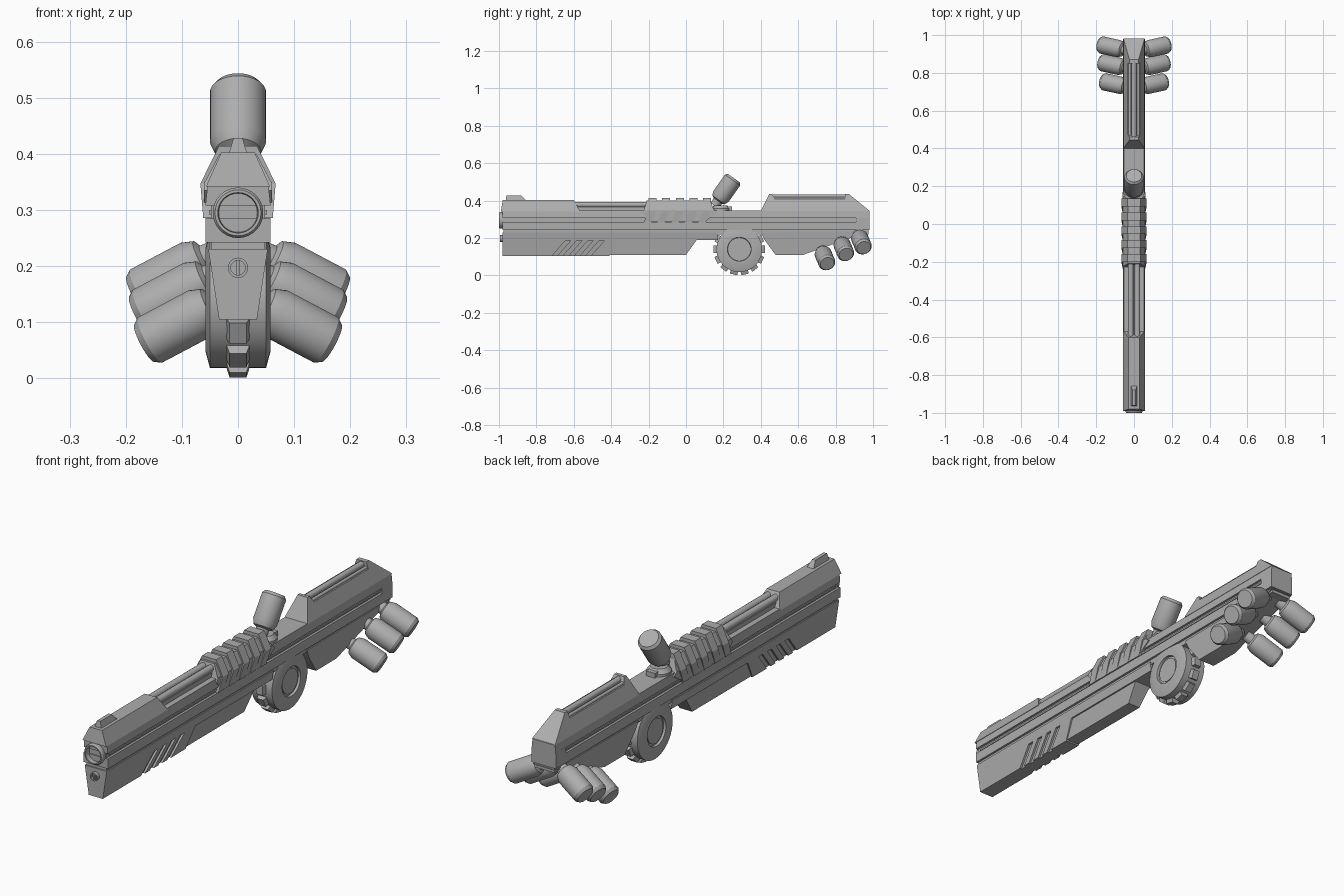
import bpy, bmesh, math
from mathutils import Vector, Matrix

cube = bpy.data.objects.get("Cube")
if cube:
    bpy.data.objects.remove(cube, do_unlink=True)

GREY = (0.42, 0.42, 0.42, 1)
mat = bpy.data.materials.new("gunmetal grey")
mat.use_nodes = True
mat.diffuse_color = GREY
mat.node_tree.nodes["Principled BSDF"].inputs["Base Color"].default_value = GREY
parts = []


def finish(name, bm):
    bmesh.ops.recalc_face_normals(bm, faces=bm.faces)
    me = bpy.data.meshes.new(name)
    bm.to_mesh(me)
    bm.free()
    me.materials.append(mat)
    ob = bpy.data.objects.new(name, me)
    bpy.context.collection.objects.link(ob)
    parts.append(ob)
    return ob


def prism(name, pts, outer, inner=None):
    """Side profile of (y, z) points, extruded in x between two widths given by z."""
    out = outer if callable(outer) else lambda z: outer
    inn = inner or (lambda z: -out(z))
    bm = bmesh.new()
    a = [bm.verts.new((inn(z), y, z)) for y, z in pts]
    b = [bm.verts.new((out(z), y, z)) for y, z in pts]
    bm.faces.new(a)
    bm.faces.new(b[::-1])
    for i in range(len(pts)):
        j = (i + 1) % len(pts)
        bm.faces.new((a[i], b[i], b[j], a[j]))
    return finish(name, bm)


def block(name, y0, y1, z0, z1, w):
    return prism(name, [(y0, z0), (y1, z0), (y1, z1), (y0, z1)], w)


def lathe(name, profile, origin, axis, seg=32):
    """Revolve (radius, distance) points about an axis."""
    bm = bmesh.new()
    rings = []
    for r, t in profile:
        n = 1 if r == 0 else seg
        rings.append([bm.verts.new((r * math.cos(math.tau * k / seg),
                                    r * math.sin(math.tau * k / seg), t)) for k in range(n)])
    for p, q in zip(rings, rings[1:]):
        for k in range(seg):
            m = (k + 1) % seg
            f = [p[k % len(p)], p[m % len(p)], q[m % len(q)], q[k % len(q)]]
            bm.faces.new(list(dict.fromkeys(f)))
    rot = Vector((0, 0, 1)).rotation_difference(Vector(axis)).to_matrix().to_4x4()
    bm.transform(Matrix.Translation(origin) @ rot)
    return finish(name, bm)


def rod(name, r, start, length, axis=(0, 1, 0)):
    return lathe(name, [(0, 0), (r, 0), (r, length), (0, length)], start, axis, 16)


def taper(z0, w0, z1, w1):
    return lambda z: w0 + (w1 - w0) * (z - z0) / (z1 - z0)


def cut(target, cutter):
    mod = target.modifiers.new("cut", 'BOOLEAN')
    mod.operation, mod.object, mod.solver = 'DIFFERENCE', cutter, 'EXACT'
    bpy.context.view_layer.objects.active = target
    bpy.ops.object.modifier_apply(modifier=mod.name)
    parts.remove(cutter)
    bpy.data.objects.remove(cutter, do_unlink=True)


# Receiver: stacked bands with a long side groove and a seam below
block("receiver_core", -0.975, 0.975, 0.22, 0.34, 0.048)
block("receiver_lower_band", -0.98, 0.98, 0.242, 0.285, 0.058)
block("receiver_groove_rail", -0.96, 0.91, 0.292, 0.3, 0.052)
prism("receiver_upper_band", [(-0.98, 0.308), (0.98, 0.308), (0.98, 0.347), (-0.98, 0.347)],
      taper(0.308, 0.058, 0.347, 0.054))
block("groove_rear_cap", 0.91, 0.98, 0.28, 0.31, 0.058)

# Lower forend with a recessed rear panel and slanted vents
low_w = taper(0.1, 0.033, 0.23, 0.053)
forend = prism("forend", [(-0.98, 0.105), (-0.41, 0.105), (-0.36, 0.19), (0.17, 0.19),
                          (0.17, 0.23), (-0.98, 0.23)], low_w)
prism("forend_panel", [(-0.43, 0.11), (0.0, 0.11), (0.065, 0.2), (-0.37, 0.2)],
      taper(0.11, 0.03, 0.2, 0.041))
for i in range(4):
    y = -0.73 + i * 0.06
    vent = [(y, 0.09), (y + 0.028, 0.09), (y + 0.115, 0.188), (y + 0.087, 0.188)]
    for s in (-1, 1):
        cut(forend, prism("vent_cutter", vent, lambda z: s * 0.1,
                          lambda z: s * (low_w(z) - 0.009)))

# Lower stock
prism("lower_stock", [(0.4, 0.23), (0.42, 0.19), (0.48, 0.108), (0.62, 0.108),
                      (0.98, 0.235)], taper(0.1, 0.04, 0.235, 0.053))

# Upper barrel shroud, front sight and guide rods
prism("barrel_shroud", [(-0.99, 0.342), (-0.565, 0.342), (-0.6, 0.402), (-0.98, 0.402)],
      taper(0.342, 0.057, 0.402, 0.03))
prism("front_sight", [(-0.965, 0.395), (-0.85, 0.395), (-0.88, 0.428), (-0.96, 0.428)],
      taper(0.395, 0.018, 0.428, 0.008))
for s in (-1, 1):
    rod("guide_rod", 0.015, (s * 0.018, -0.62, 0.378), 0.42)
block("guide_rod_bed", -0.6, -0.2, 0.34, 0.366, 0.03)

# Barrel and the tube under it
lathe("barrel", [(0, 0.03), (0.034, 0.03), (0.036, 0), (0.041, 0), (0.045, 0.006),
                 (0.045, 0.04), (0, 0.04)], (0, -1, 0.295), (0, 1, 0))
lathe("lower_tube", [(0, 0.01), (0.013, 0.01), (0.013, 0), (0.018, 0), (0.018, 0.03),
                     (0, 0.03)], (0, -0.995, 0.197), (0, 1, 0), 20)
block("lower_tube_slot", -0.992, -0.97, 0.184, 0.21, 0.003)

# Ribbed clamp over the middle
prism("clamp_skirt", [(-0.235, 0.335), (-0.19, 0.288), (0.1, 0.288), (0.17, 0.335),
                      (0.15, 0.35), (-0.225, 0.35)], 0.061)
prism("clamp_top", [(-0.225, 0.35), (0.15, 0.35), (0.13, 0.4), (-0.21, 0.4)],
      taper(0.35, 0.059, 0.4, 0.033))
for i in range(5):
    y = -0.2 + i * 0.073
    prism("clamp_rib", [(y, 0.347), (y + 0.042, 0.347), (y + 0.042, 0.414), (y, 0.414)],
          taper(0.347, 0.067, 0.414, 0.034))
    prism("clamp_rib_foot", [(y - 0.025, 0.286), (y + 0.015, 0.286), (y + 0.042, 0.347),
                             (y, 0.347)], taper(0.286, 0.062, 0.347, 0.067))

# Upper stock with a rod lying in its top channel
stock_w = taper(0.345, 0.056, 0.436, 0.024)
prism("upper_stock", [(0.4, 0.345), (0.982, 0.345), (0.87, 0.436), (0.85, 0.436),
                      (0.85, 0.408), (0.475, 0.408), (0.46, 0.436), (0.445, 0.436)], stock_w)
rod("stock_rod", 0.013, (0, 0.45, 0.42), 0.42)
for s in (-1, 1):
    rod("stock_side_rod", 0.007, (s * 0.022, 0.45, 0.412), 0.42)

# Toothed drum magazine
lathe("drum", [(0, -0.048), (0.062, -0.048), (0.064, -0.058), (0.092, -0.058),
               (0.122, -0.05), (0.122, 0.05), (0.092, 0.058), (0.064, 0.058),
               (0.062, 0.048), (0, 0.048)], (0, 0.285, 0.14), (1, 0, 0), 40)
lathe("drum_hub", [(0, -0.052), (0.054, -0.052), (0.054, 0.052), (0, 0.052)],
      (0, 0.285, 0.14), (1, 0, 0))
for i in range(14):
    tooth = block("drum_tooth", -0.02, 0.02, 0.115, 0.138, taper(0.115, 0.022, 0.138, 0.015))
    tooth.data.transform(Matrix.Translation((0, 0.285, 0.14))
                         @ Matrix.Rotation(math.tau * (i + 0.5) / 14, 4, 'X'))


# Canisters: one upright on a mount, three slung on each side of the stock
def canister(name, end, axis, r, length):
    axis = Vector(axis).normalized()
    prof = [(0, -0.05), (r * 0.5, -0.05), (r * 0.55, -0.018), (r * 0.82, -0.012), (r, 0.01),
            (r, length - 0.012), (r * 0.82, length), (0, length)]
    lathe(name, prof, Vector(end) - axis * length, axis)


canister("top_canister", (0, 0.256, 0.52), (0, 0.577, 0.817), 0.05, 0.13)
lathe("canister_mount", [(0, 0), (0.05, 0), (0.05, 0.012), (0.036, 0.03), (0, 0.03)],
      (0, 0.185, 0.345), (0, 0, 1))
block("canister_mount_plate", 0.14, 0.245, 0.34, 0.368, 0.022)
for s in (-1, 1):
    for y, x, z in ((0.755, 0.167, 0.063), (0.856, 0.176, 0.112), (0.95, 0.181, 0.148)):
        canister("side_canister", (s * x, y, z), (s * 0.87, 0.19, -0.46), 0.046, 0.125)

# Smooth round surfaces, keep hard edges
bpy.ops.object.select_all(action='DESELECT')
for ob in parts:
    ob.select_set(True)
bpy.context.view_layer.objects.active = parts[0]
bpy.ops.object.shade_smooth_by_angle(angle=math.radians(28))
